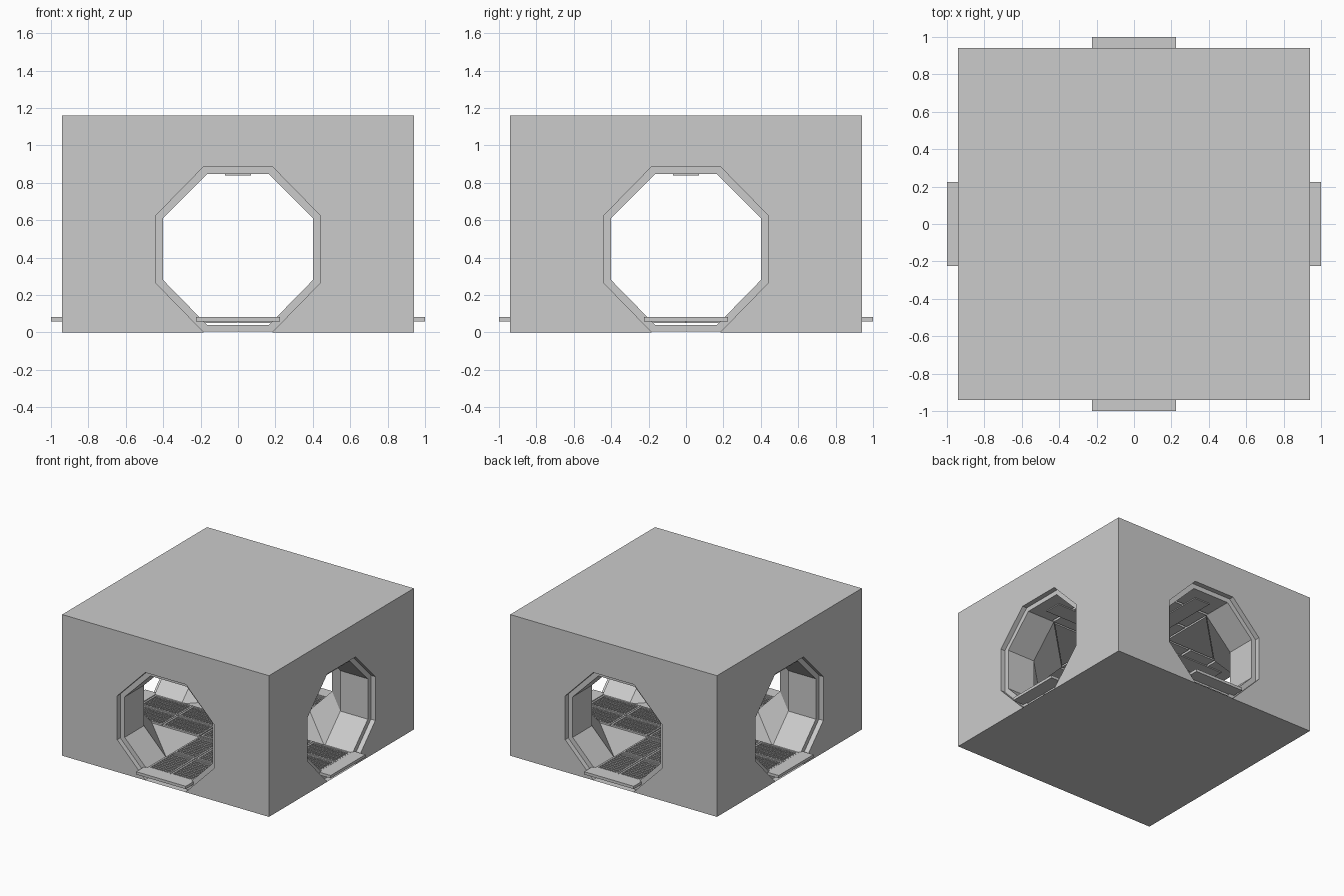
import bpy, bmesh, math
from mathutils import Matrix

if "Cube" in bpy.data.objects:
    bpy.data.objects.remove(bpy.data.objects["Cube"])

H, F, D = 0.94, 0.90, 0.65      # outer wall, frame plane, tunnel end
TOP = 1.16


def rot(p, k):
    x, y = p[0], p[1]
    for _ in range(k):
        x, y = -y, x
    return (x, y) + tuple(p[2:])


def finish(bm, name):
    bmesh.ops.remove_doubles(bm, verts=bm.verts, dist=0.0005)
    bmesh.ops.recalc_face_normals(bm, faces=bm.faces)
    me = bpy.data.meshes.new(name)
    bm.to_mesh(me)
    bm.free()
    ob = bpy.data.objects.new(name, me)
    bpy.context.collection.objects.link(ob)
    return ob


def face(bm, pts):
    return bm.faces.new([bm.verts.new(p) for p in pts])


def box(bm, x0, x1, y0, y1, z0, z1):
    m = Matrix.Translation(((x0 + x1) / 2, (y0 + y1) / 2, (z0 + z1) / 2))
    s = Matrix.Diagonal((x1 - x0, y1 - y0, z1 - z0, 1))
    bmesh.ops.create_cube(bm, size=1, matrix=m @ s)


def slab(bm, pts, z0, z1):
    n = len(pts)
    face(bm, [(x, y, z0) for x, y in pts])
    face(bm, [(x, y, z1) for x, y in pts])
    for i in range(n):
        a, b = pts[i], pts[(i + 1) % n]
        face(bm, [(*a, z0), (*b, z0), (*b, z1), (*a, z1)])


def four_way(bm):
    # repeat everything around the vertical axis
    src = list(bm.verts) + list(bm.edges) + list(bm.faces)
    for k in range(1, 4):
        d = bmesh.ops.duplicate(bm, geom=src)["geom"]
        vs = [e for e in d if isinstance(e, bmesh.types.BMVert)]
        bmesh.ops.rotate(bm, verts=vs, matrix=Matrix.Rotation(k * math.pi / 2, 3, 'Z'))


def octagon(right, y):
    return [(x, y, z) for x, z in right] + [(-x, y, z) for x, z in reversed(right)]


outer = [(0.185, 0.004), (0.44, 0.265), (0.44, 0.625), (0.185, 0.885)]
inner = [(0.165, 0.04), (0.40, 0.28), (0.40, 0.612), (0.165, 0.847)]

# outer shell with four octagonal doorways and stepped frames
bm = bmesh.new()
rings = [octagon(outer, -H), octagon(outer, -F), octagon(inner, -F)]
for k in range(4):
    wall = [(H, -H, 0), (H, -H, TOP), (-H, -H, TOP), (-H, -H, 0), (-0.185, -H, 0)]
    wall += list(reversed(rings[0])) + [(0.185, -H, 0)]
    face(bm, [rot(p, k) for p in wall])
    for a, b in zip(rings, rings[1:]):
        for i in range(8):
            j = (i + 1) % 8
            face(bm, [rot(p, k) for p in (a[i], a[j], b[j], b[i])])
for z in (0, TOP):
    face(bm, [(-H, -H, z), (H, -H, z), (H, H, z), (-H, H, z)])


# inner walls: tunnel, chamfered corner, tunnel
def corner(w, z):
    return [(w, -F, z), (w, -D, z), (D, -w, z), (F, -w, z)]


levels = [corner(w, z) for w, z in inner + [(0.165, 0.88)]]
for k in range(4):
    for a, b in zip(levels, levels[1:]):
        for i in range(3):
            face(bm, [rot(p, k) for p in (a[i], a[i + 1], b[i + 1], b[i])])
# subfloor and recessed ceiling
for ring in (levels[0], levels[-1]):
    face(bm, [rot(p, k) for k in range(4) for p in ring])
finish(bm, "corridor_shell")

# door sills
bm = bmesh.new()
box(bm, -0.225, 0.225, -1.0, -0.89, 0.06, 0.083)
four_way(bm)
finish(bm, "door_sills")


# floor grating with frames
def grate(bm, x0, x1, y0, y1, step=0.025, z0=0.06, z1=0.078):
    e = 0.014
    for a, b in ((x0, x0 + e), (x1 - e, x1)):
        box(bm, a, b, y0, y1, z0 - 0.01, z1 + 0.002)
    for a, b in ((y0, y0 + e), (y1 - e, y1)):
        box(bm, x0, x1, a, b, z0 - 0.01, z1 + 0.002)
    n = round((y1 - y0) / step)
    for i in range(1, n):
        y = y0 + (y1 - y0) * i / n
        box(bm, x0, x1, y - 0.004, y + 0.004, z0, z1)
    m = round((x1 - x0) / 0.05)
    for i in range(1, m):
        x = x0 + (x1 - x0) * i / m
        box(bm, x - 0.003, x + 0.003, y0, y1, z0, z1 - 0.004)


bm = bmesh.new()
for x0, x1 in ((-0.2, -0.003), (0.003, 0.2)):
    for y0, y1 in ((-0.885, -0.55), (-0.545, -0.21)):
        grate(bm, x0, x1, y0, y1)
four_way(bm)
for x0, x1 in ((-0.2, -0.003), (0.003, 0.2)):
    grate(bm, x0, x1, -0.2, 0.2)
finish(bm, "floor_grating")

# solid floor plates in the chamfered corners
bm = bmesh.new()
slab(bm, [(0.207, -0.207), (0.207, -0.64), (0.64, -0.207)], 0.05, 0.07)
four_way(bm)
finish(bm, "corner_floor_plates")

# ceiling panels with narrow gaps
bm = bmesh.new()
for i in range(3):
    y = -0.9 + i * 0.25
    box(bm, -0.165, 0.165, y, y + 0.23, 0.848, 0.885)
slab(bm, [(0.18, -0.18), (0.18, -0.63), (0.63, -0.18)], 0.848, 0.885)
four_way(bm)
box(bm, -0.15, 0.15, -0.15, 0.15, 0.848, 0.885)
finish(bm, "ceiling_panels")

# ceiling light strips
bm = bmesh.new()
box(bm, -0.07, 0.07, -0.80, -0.25, 0.84, 0.85)
four_way(bm)
finish(bm, "ceiling_lights")
